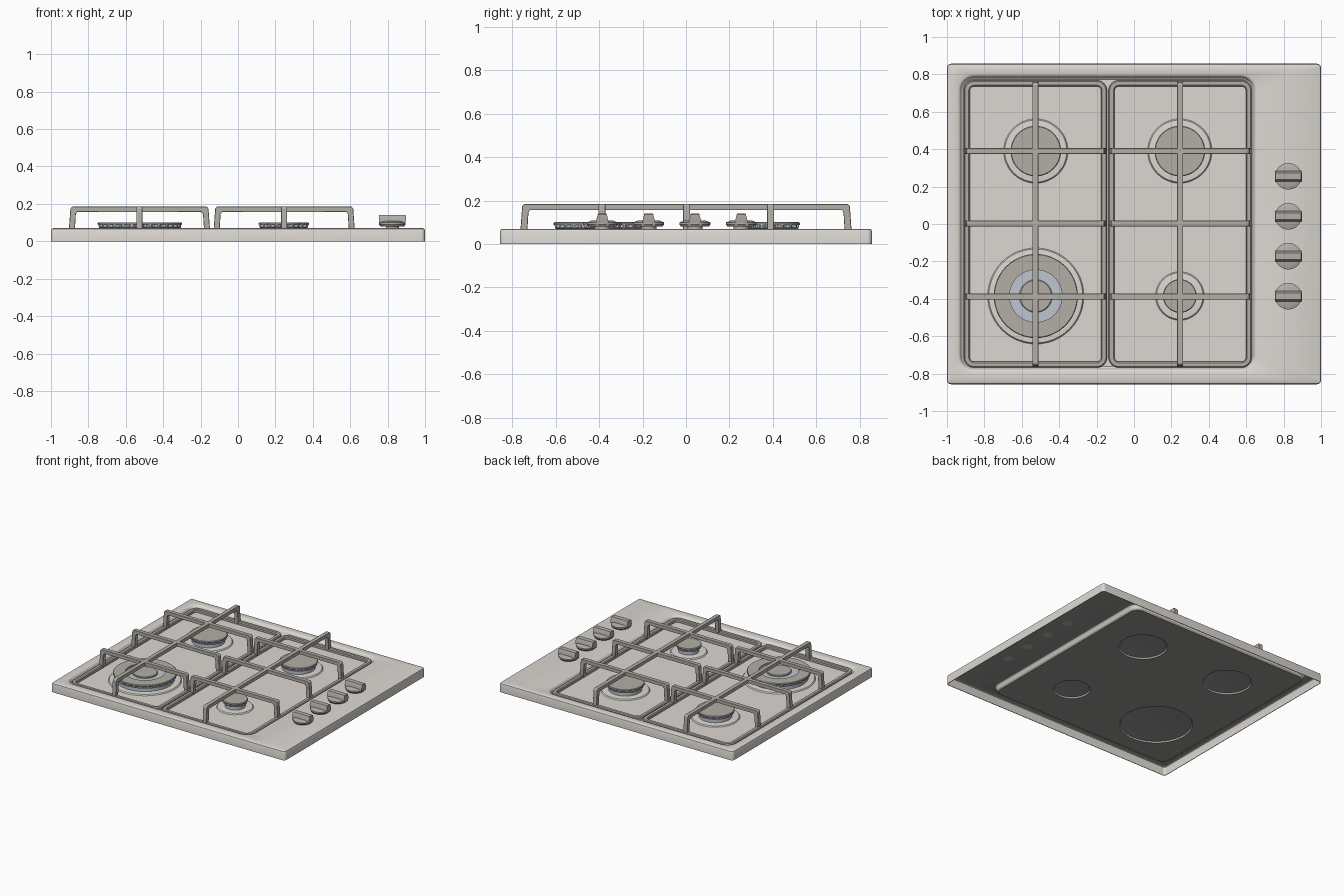
import bpy, bmesh
from math import sin, cos, pi, radians

if "Cube" in bpy.data.objects:
    bpy.data.objects.remove(bpy.data.objects["Cube"])


def material(name, rgb):
    m = bpy.data.materials.new(name)
    m.diffuse_color = (*rgb, 1)
    m.use_nodes = True
    m.node_tree.nodes["Principled BSDF"].inputs["Base Color"].default_value = m.diffuse_color
    return m


STEEL = material("light_steel", (0.72, 0.69, 0.65))
UNDER = material("underside", (0.30, 0.30, 0.29))
IRON = material("grey_iron", (0.45, 0.43, 0.39))
ALLOY = material("blue_alloy", (0.52, 0.56, 0.64))
FLOOR = 0.035      # tray floor height
BOSS = 0.044       # raised burner seat height


def finish(bm, name, mats, bevel=0, angle=32, loc=(0, 0, 0)):
    bmesh.ops.recalc_face_normals(bm, faces=bm.faces)
    me = bpy.data.meshes.new(name)
    bm.to_mesh(me)
    bm.free()
    ob = bpy.data.objects.new(name, me)
    ob.location = loc
    bpy.context.collection.objects.link(ob)
    for m in mats:
        me.materials.append(m)
    bpy.ops.object.select_all(action='DESELECT')
    bpy.context.view_layer.objects.active = ob
    ob.select_set(True)
    bpy.ops.object.shade_smooth_by_angle(angle=radians(angle))
    if bevel:
        b = ob.modifiers.new("bevel", 'BEVEL')
        b.width, b.segments = bevel, 2
        b.limit_method = 'ANGLE'
    return ob


def round_rect(x0, x1, y0, y1, r, z, n=6):
    pts = []
    for cx, cy, a0 in ((x1 - r, y1 - r, 0), (x0 + r, y1 - r, 1),
                       (x0 + r, y0 + r, 2), (x1 - r, y0 + r, 3)):
        for i in range(n + 1):
            a = (a0 + i / n) * pi / 2
            pts.append((cx + r * cos(a), cy + r * sin(a), z))
    return pts


def circle(r, z, n=48, cut=0, cx=0, cy=0):
    # every second pair of points is pulled in by cut to form burner slots
    return [(cx + (r - cut * (i // 2 % 2)) * cos(2 * pi * i / n),
             cy + (r - cut * (i // 2 % 2)) * sin(2 * pi * i / n), z) for i in range(n)]


def bridge(bm, a, b):
    n = len(a)
    for i in range(n):
        bm.faces.new((a[i], a[(i + 1) % n], b[(i + 1) % n], b[i]))


def loft(bm, loops, caps=False, closed=False):
    rings = [[bm.verts.new(p) for p in lp] for lp in loops]
    for a, b in zip(rings, rings[1:]):
        bridge(bm, a, b)
    if closed:
        bridge(bm, rings[-1], rings[0])
    if caps:
        bm.faces.new(rings[0])
        bm.faces.new(rings[-1])
    return rings


# burners: name, x, y, seat radius, cap radius
BURNERS = (("large", -0.525, -0.385, 0.257, 0.225), ("back_left", -0.525, 0.39, 0.172, 0.135),
           ("back_right", 0.245, 0.39, 0.172, 0.135), ("small", 0.245, -0.385, 0.13, 0.09))

# hob plate: pressed sheet with skirt, sunken tray and burner seats
bm = bmesh.new()
Y = 0.857
loops = [round_rect(-1 + i, 1 - i, -Y + i, Y - i, 0.022 - i, z)
         for i, z in ((0, 0), (0, 0.058), (0.003, 0.066), (0.011, 0.07))]
loops += [round_rect(-0.94 + i, 0.655 - i, -0.79 + i, 0.80 - i, 0.085 - i, z)
          for i, z in ((0, 0.07), (0.007, 0.067), (0.013, 0.06), (0.019, 0.042), (0.028, FLOOR))]
edge_loops = [loft(bm, loops)[-1]]
for _, x, y, seat, cap in BURNERS:
    edge_loops.append(loft(bm, [circle(seat, FLOOR, cx=x, cy=y),
                                circle(seat - 0.006, BOSS - 0.001, cx=x, cy=y),
                                circle(seat - 0.012, BOSS, cx=x, cy=y)])[0])
    bm.verts.ensure_lookup_table()
    bm.faces.new(bm.verts[-48:])
bm.verts.index_update()
edges = [bm.edges.get((lp[i - 1], lp[i])) for lp in edge_loops for i in range(len(lp))]
bmesh.ops.triangle_fill(bm, edges=edges, use_beauty=True)
bmesh.ops.recalc_face_normals(bm, faces=bm.faces)
if sum(f.normal.z * f.calc_area() for f in bm.faces) < 0:
    bmesh.ops.reverse_faces(bm, faces=bm.faces)
bmesh.ops.solidify(bm, geom=bm.faces[:], thickness=0.004)
bmesh.ops.recalc_face_normals(bm, faces=bm.faces)
for f in bm.faces:
    if f.normal.z < -0.9:
        f.material_index = 1
finish(bm, "hob_plate", [STEEL, UNDER])


def cap_ring(name, x, y, r_in, r_out, z0, z1):
    bm = bmesh.new()
    lp = [circle(r_out, z0), circle(r_out, z1 - 0.004), circle(r_out - 0.004, z1)]
    if r_in:
        loft(bm, lp + [circle(r_in, z1), circle(r_in, z0)], closed=True)
    else:
        loft(bm, lp, caps=True)
    finish(bm, name, [IRON], loc=(x, y, 0))


# burners: slotted crown with a cap on top
for name, x, y, seat, cap in BURNERS:
    n = 4 * max(12, round(cap * 125))
    bm = bmesh.new()
    loft(bm, [circle(cap - 0.018, BOSS - 0.002, n), circle(cap - 0.018, 0.068, n),
              circle(cap - 0.006, 0.073, n), circle(cap - 0.006, 0.076, n)], caps=True)
    loft(bm, [circle(cap - 0.006, 0.076, n, 0.014), circle(cap - 0.003, 0.09, n, 0.014)], caps=True)
    finish(bm, name + "_burner_crown", [ALLOY], loc=(x, y, 0))
    if name == "large":
        cap_ring("large_burner_outer_cap", x, y, 0.14, cap, 0.089, 0.101)
        cap_ring("large_burner_inner_cap", x, y, 0, 0.088, 0.089, 0.101)
    else:
        cap_ring(name + "_burner_cap", x, y, 0, cap, 0.089, 0.101)


def arch(name, cx, cy, half, along_x):
    # bar with two splayed feet, extruded from its side profile
    zt, w = 0.185, 0.016
    side = [(half, 0.05), (half - 0.009, zt - 0.009), (half - 0.018, zt)]
    inner = [(half - 0.046, zt - 0.028), (half - 0.038, zt - 0.038), (half - 0.032, 0.05)]
    prof = side + [(-u, z) for u, z in side[::-1]] + [(-u, z) for u, z in inner[::-1]] + inner
    bm = bmesh.new()
    lp = [[(u, s, z) if along_x else (s, u, z) for u, z in prof] for s in (-w, w)]
    loft(bm, lp, caps=True)
    finish(bm, name, [IRON], bevel=0.003, loc=(cx, cy, 0))


# pan supports: base frame, three cross bars and one long bar each
for side, cx in (("left", -0.527), ("right", 0.247)):
    bm = bmesh.new()
    fr = [round_rect(-0.383 + i, 0.383 - i, -0.768 + i, 0.768 - i, 0.055 - i, z)
          for i, z in ((0, 0.04), (0, 0.056), (0.006, 0.062), (0.026, 0.062), (0.032, 0.056), (0.032, 0.04))]
    loft(bm, fr, closed=True)
    finish(bm, side + "_support_frame", [IRON])
    bpy.context.object.location.x = cx
    for i, y in enumerate((-0.388, 0.003, 0.39)):
        arch(f"{side}_cross_bar_{i + 1}", cx, y, 0.378, True)
    arch(side + "_long_bar", cx, 0, 0.764, False)

# control knobs: stem, flared disc and grip
for i, y in enumerate((0.255, 0.041, -0.172, -0.386)):
    bm = bmesh.new()
    loft(bm, [circle(0.035, 0.066), circle(0.035, 0.082)], caps=True)
    loft(bm, [circle(0.064, 0.08), circle(0.071, 0.09), circle(0.071, 0.1), circle(0.05, 0.108)], caps=True)
    grip = [[(-a, -b, z), (a, -b, z), (a, b, z), (-a, b, z)]
            for a, b, z in ((0.066, 0.03, 0.085), (0.072, 0.028, 0.108), (0.072, 0.021, 0.137), (0.069, 0.018, 0.141))]
    loft(bm, grip, caps=True)
    finish(bm, f"control_knob_{i + 1}", [IRON], loc=(0.825, y, 0))
